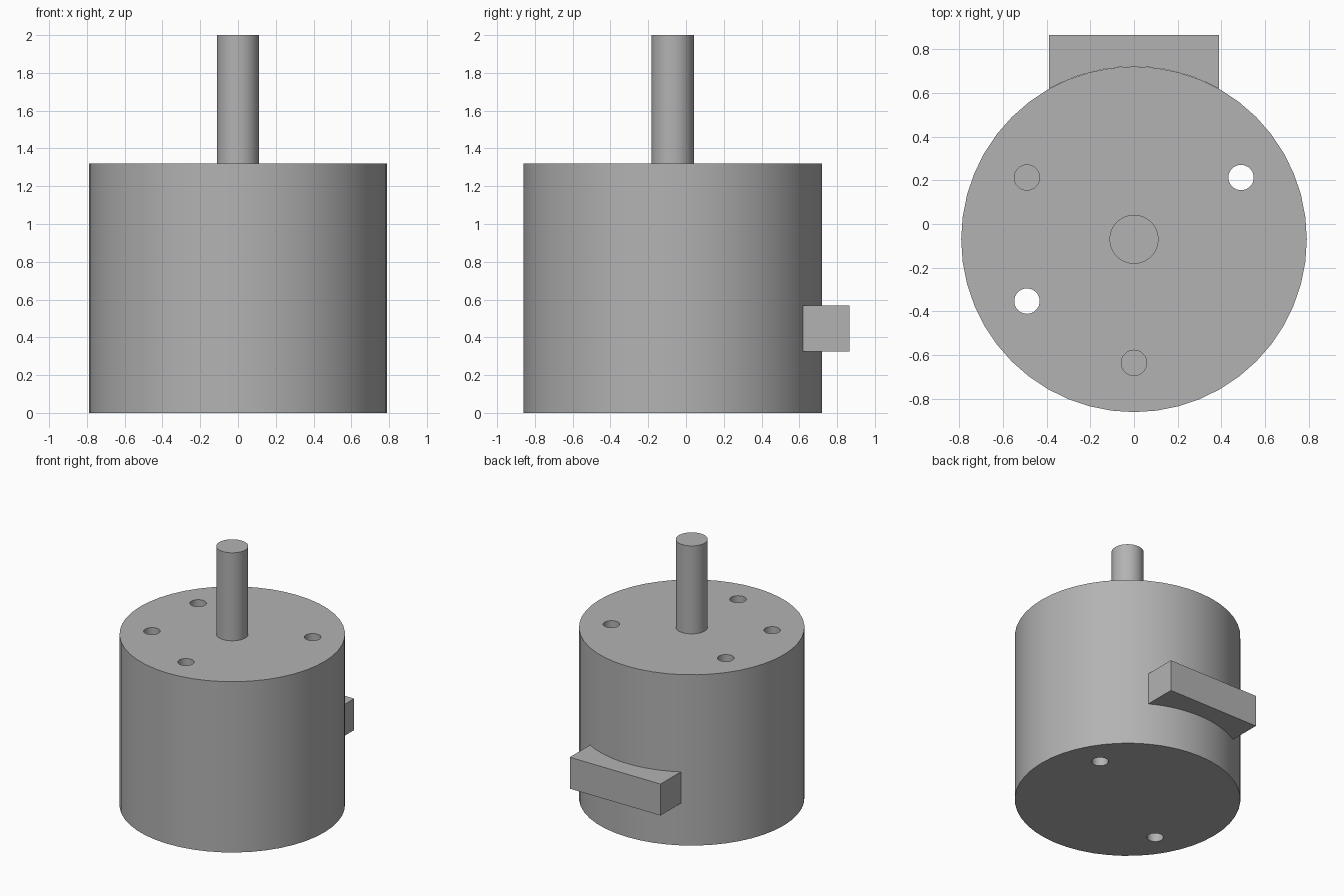
import bpy, bmesh
from math import radians, sin, cos, asin

if "Cube" in bpy.data.objects:
    bpy.data.objects.remove(bpy.data.objects["Cube"], do_unlink=True)

CY = -0.07       # y of the motor axis
R = 0.79         # body radius
TOP = 1.32       # body height
SEGMENTS = 48

grey = bpy.data.materials.new("plain grey")
grey.use_nodes = True
colour = (0.45, 0.45, 0.45, 1)
grey.diffuse_color = colour
grey.node_tree.nodes["Principled BSDF"].inputs["Base Color"].default_value = colour


def cylinder(name, x, y, z0, z1, radius, sides=SEGMENTS):
    bpy.ops.mesh.primitive_cylinder_add(vertices=sides, radius=radius, depth=z1 - z0,
                                        location=(x, y, (z0 + z1) / 2))
    ob = bpy.context.object
    ob.name = name
    ob.data.materials.append(grey)
    return ob


def smooth(ob):
    bpy.ops.object.select_all(action="DESELECT")
    ob.select_set(True)
    bpy.context.view_layer.objects.active = ob
    bpy.ops.object.shade_smooth_by_angle(angle=radians(30))


# Motor body with four mounting holes: two go right through, two are blind
body = cylinder("motor_body", 0, CY, 0, TOP, R)
for angle, floor in ((30, -0.1), (150, TOP - 0.2), (210, -0.1), (270, TOP - 0.2)):
    a = radians(angle)
    cutter = cylinder("hole_cutter", 0.565 * cos(a), CY + 0.565 * sin(a),
                      floor, TOP + 0.1, 0.058, 32)
    cut = body.modifiers.new("mounting_hole", "BOOLEAN")
    cut.object = cutter
    cut.solver = "EXACT"
    bpy.context.view_layer.objects.active = body
    bpy.ops.object.modifier_apply(modifier=cut.name)
    bpy.data.objects.remove(cutter, do_unlink=True)
smooth(body)

# Output shaft
smooth(cylinder("output_shaft", 0, CY, TOP, 2, 0.112))

# Rear terminal block: straight back, hollow front that hugs the body
half, back = 0.388, 0.865
spread = asin(half / R)
steps = 12
bm = bmesh.new()
outline = [(half, back), (-half, back)]
for i in range(steps + 1):
    a = spread * (2 * i / steps - 1)
    outline.append((R * sin(a), CY + R * cos(a)))
face = bm.faces.new([bm.verts.new((x, y, 0.325)) for x, y in outline])
wall = bmesh.ops.extrude_face_region(bm, geom=[face])
bmesh.ops.translate(bm, vec=(0, 0, 0.243),
                    verts=[v for v in wall["geom"] if isinstance(v, bmesh.types.BMVert)])
bmesh.ops.recalc_face_normals(bm, faces=bm.faces)
mesh = bpy.data.meshes.new("terminal_block")
bm.to_mesh(mesh)
bm.free()
mesh.materials.append(grey)
block = bpy.data.objects.new("terminal_block", mesh)
bpy.context.collection.objects.link(block)
smooth(block)
